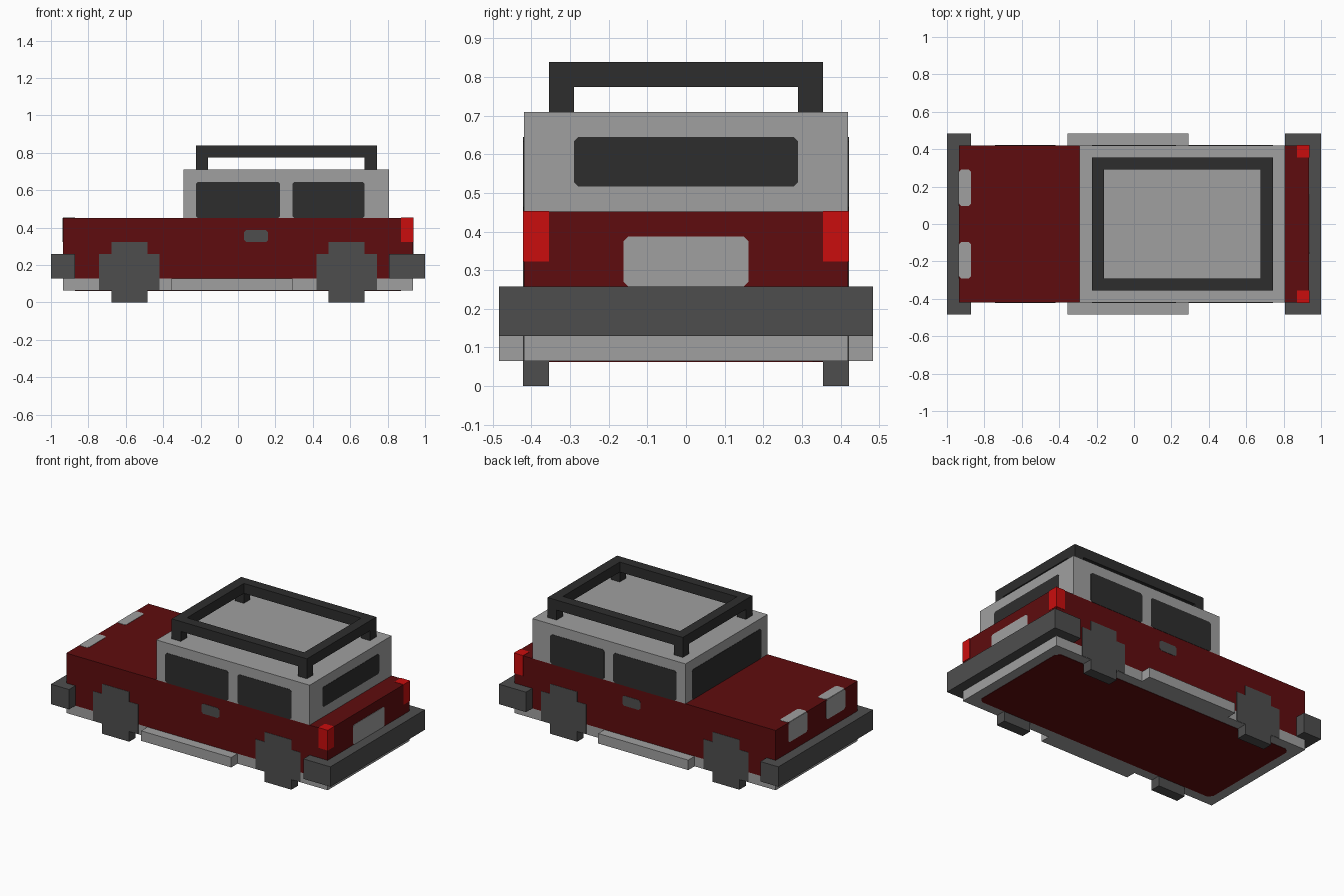
import bpy, bmesh
from mathutils import Vector

if "Cube" in bpy.data.objects:
    bpy.data.objects.remove(bpy.data.objects["Cube"])

U = 2 / 31      # one block of the model
T = 0.03        # painted plate thickness, in blocks


def material(name, rgb):
    m = bpy.data.materials.new(name)
    m.diffuse_color = (*rgb, 1)
    m.use_nodes = True
    m.node_tree.nodes["Principled BSDF"].inputs["Base Color"].default_value = m.diffuse_color
    return m


RED = material("dark red paint", (0.114, 0.0037, 0.0044))
GREY = material("light grey", (0.352, 0.352, 0.352))
TYRE = material("mid grey", (0.076, 0.076, 0.076))
BLACK = material("near black", (0.027, 0.027, 0.027))
LAMP = material("bright red", (0.59, 0.004, 0.004))


def boxes(name, mat, *specs):
    """One object made of boxes, each given as (x0, x1, y0, y1, z0, z1) in blocks."""
    bm = bmesh.new()
    for s in specs:
        lo, hi = Vector(s[0::2]) * U, Vector(s[1::2]) * U
        for v in bmesh.ops.create_cube(bm, size=1)["verts"]:
            v.co = Vector((lo[i] + (v.co[i] + 0.5) * (hi[i] - lo[i]) for i in range(3)))
    me = bpy.data.meshes.new(name)
    bm.to_mesh(me)
    bm.free()
    me.materials.append(mat)
    ob = bpy.data.objects.new(name, me)
    bpy.context.collection.objects.link(ob)
    return ob


def pair(name, mat, *specs):
    """The same boxes on both sides of the car (mirrored in y)."""
    boxes(name + "_left", mat, *specs)
    boxes(name + "_right", mat, *[(a, b, -d, -c, e, f) for a, b, c, d, e, f in specs])


def rounded_plate(name, mat, axis, at, a0, a1, b0, b1, c=0.18):
    """Thin painted plate with clipped corners; the axis is the direction it faces."""
    pts = [(a0 + c, b0), (a1 - c, b0), (a1, b0 + c), (a1, b1 - c),
           (a1 - c, b1), (a0 + c, b1), (a0, b1 - c), (a0, b0 + c)]
    bm = bmesh.new()
    vs = []
    for a, b in pts:
        co = [a, b]
        co.insert(axis, at - T)
        vs.append(bm.verts.new(Vector(co) * U))
    face = bm.faces.new(vs)
    ext = bmesh.ops.extrude_face_region(bm, geom=[face])["geom"]
    step = Vector((0, 0, 0))
    step[axis] = 2 * T * U
    bmesh.ops.translate(bm, vec=step, verts=[g for g in ext if isinstance(g, bmesh.types.BMVert)])
    bmesh.ops.recalc_face_normals(bm, faces=bm.faces)
    me = bpy.data.meshes.new(name)
    bm.to_mesh(me)
    bm.free()
    me.materials.append(mat)
    bpy.context.collection.objects.link(bpy.data.objects.new(name, me))


# Main masses
boxes("body", RED, (-14.5, 14.5, -6.5, 6.5, 2, 7))
boxes("chassis", GREY, (-14.5, 14.5, -6.5, 6.5, 1, 2))
boxes("cabin", GREY, (-4.5, 12.5, -6.5, 6.5, 7, 11))
rounded_plate("underside_panel", RED, 2, 1, -13.5, 13.5, -5.5, 5.5, 0.4)

# Bumpers and side steps
boxes("front_bumper", TYRE, (-15.5, -13.5, -7.5, 7.5, 2, 4))
boxes("rear_bumper", TYRE, (12.5, 15.5, -7.5, 7.5, 2, 4))
pair("side_step", GREY, (-5.5, 4.5, 6.5, 7.5, 1, 2))

# Roof rack: a rectangular rail on four posts
rack = [(-3.5, 11.5, 4.5, 5.5, 12, 13), (-3.5, 11.5, -5.5, -4.5, 12, 13),
        (-3.5, -2.5, -4.5, 4.5, 12, 13), (10.5, 11.5, -4.5, 4.5, 12, 13)]
rack += [(x, x + 1, y, y + 1, 11, 12) for x in (-3.5, 10.5) for y in (-5.5, 4.5)]
boxes("roof_rack", BLACK, *rack)

# Wheels, flush with the body sides
for label, x in (("front", -9), ("rear", 9)):
    pair(label + "_wheel", TYRE,
         (x - 1.5, x + 1.5, 5.5, 6.5 + T, 0, 1.05),
         (x - 2.5, x + 2.5, 5.5, 6.5 + T, 1 + T, 4),
         (x - 1.5, x + 1.5, 5.5, 6.5 + T, 3.9, 5))

# Tail lights wrap round the rear corners
pair("tail_light", LAMP, (13.5, 14.5 + T, 5.5, 6.5 + T, 5, 7 + T))

# Side windows and door handles
for side, y in (("left", 6.5), ("right", -6.5)):
    rounded_plate("front_window_" + side, BLACK, 1, y, -3.5, 3.5, 7, 10)
    rounded_plate("rear_window_" + side, BLACK, 1, y, 4.5, 10.5, 7, 10)
    rounded_plate("door_handle_" + side, TYRE, 1, y, 0.5, 2.5, 5, 6)

# Windscreen, back window and rear plate panel
rounded_plate("windscreen", BLACK, 0, -4.5, -5.5, 5.5, 7, 10)
rounded_plate("back_window", BLACK, 0, 12.5, -4.5, 4.5, 8, 10)
rounded_plate("tailgate_panel", GREY, 0, 14.5, -2.5, 2.5, 4, 6)

# Headlights: a front plate and a strip on the bonnet
for side, y0 in (("left", 1.5), ("right", -4.5)):
    rounded_plate("headlight_" + side, GREY, 0, -14.5, y0, y0 + 3, 5, 7)
    rounded_plate("headlight_top_" + side, GREY, 2, 7, -14.5, -13.5, y0, y0 + 3)
